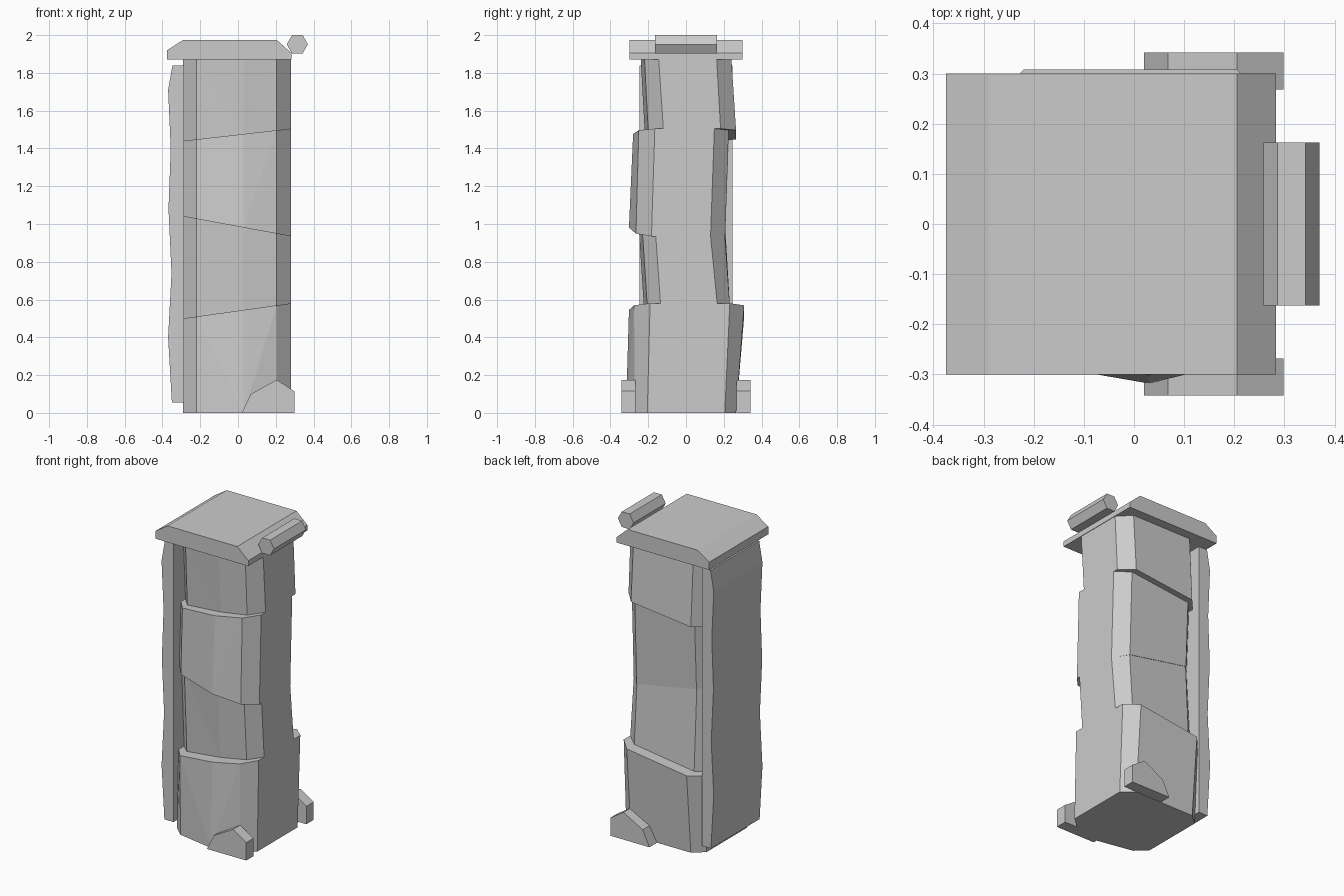
import bpy, math

if "Cube" in bpy.data.objects:
    bpy.data.objects.remove(bpy.data.objects["Cube"])

mat = bpy.data.materials.new("light grey")
mat.diffuse_color = (0.6, 0.6, 0.6, 1)
mat.use_nodes = True
mat.node_tree.nodes["Principled BSDF"].inputs["Base Color"].default_value = mat.diffuse_color


def make(name, verts, faces):
    me = bpy.data.meshes.new(name)
    me.from_pydata(verts, [], faces)
    me.materials.append(mat)
    ob = bpy.data.objects.new(name, me)
    bpy.context.collection.objects.link(ob)
    # consistent outward normals
    import bmesh
    bm = bmesh.new()
    bm.from_mesh(me)
    bmesh.ops.recalc_face_normals(bm, faces=bm.faces)
    bm.to_mesh(me)
    bm.free()
    return ob


def extrude_y(name, profile, y0, y1):
    """Extrude an xz outline between two y positions."""
    n = len(profile)
    verts = [(x, y, z) for y in (y0, y1) for x, z in profile]
    faces = [tuple(range(n)), tuple(range(n, 2 * n))]
    faces += [(i, (i + 1) % n, n + (i + 1) % n, n + i) for i in range(n)]
    return make(name, verts, faces)


def ring(zl, zr, c, f, m, bc, b):
    """Nine-sided outline on a tilted plane: front chamfer, front, front middle, back chamfer, back."""
    pts = [(-0.29, c), (-0.22, f), (0.03, m), (0.205, f), (0.28, c),
           (0.28, bc), (0.205, b), (-0.22, b), (-0.29, bc)]
    return [(x, y, zl + (zr - zl) * (x + 0.29) / 0.57) for x, y in pts]


def block(name, low, high):
    n = 9
    faces = [tuple(range(n)), tuple(range(n, 2 * n))]
    for i in range(n):
        j = (i + 1) % n
        if i == 1:      # front facets fan out from the lower middle point
            faces += [(1, 2, n + 1), (2, n + 2, n + 1)]
        elif i == 2:
            faces += [(2, 3, n + 3), (2, n + 3, n + 2)]
        else:
            faces.append((i, j, n + j, n + i))
    make(name, ring(*low) + ring(*high), faces)


# Four stacked, slanted body blocks
block("body_bottom", (0, 0, -0.205, -0.27, -0.318, 0.205, 0.265),
      (0.50, 0.58, -0.19, -0.275, -0.302, 0.232, 0.308))
block("body_lower", (0.50, 0.58, -0.135, -0.205, -0.222, 0.165, 0.232),
      (1.04, 0.935, -0.16, -0.23, -0.25, 0.13, 0.205))
block("body_upper", (1.04, 0.935, -0.183, -0.265, -0.302, 0.13, 0.208),
      (1.44, 1.505, -0.165, -0.25, -0.28, 0.15, 0.226))
block("body_top", (1.44, 1.505, -0.12, -0.20, -0.218, 0.183, 0.265),
      (1.88, 1.88, -0.145, -0.22, -0.24, 0.162, 0.24))

# Wavy slab on the left side
extrude_y("side_slab", [(-0.285, 0.055), (-0.35, 0.055), (-0.37, 0.40), (-0.352, 0.74),
                        (-0.368, 1.08), (-0.356, 1.40), (-0.37, 1.71), (-0.347, 1.84),
                        (-0.285, 1.84)], -0.247, 0.247)

# Lid with sloped edges
extrude_y("lid", [(-0.375, 1.87), (-0.375, 1.92), (-0.29, 1.975), (0.205, 1.975),
                  (0.283, 1.905), (0.283, 1.87)], -0.3, 0.3)

# Hexagonal bar beside the lid
extrude_y("bar", [(0.314 + 0.056 * math.cos(math.radians(60 * k)),
                   1.951 + 0.0566 * math.sin(math.radians(60 * k))) for k in range(6)],
          -0.163, 0.163)

# Feet, front and back
for name, s in (("front_foot", -1), ("back_foot", 1)):
    extrude_y(name, [(0.02, 0), (0.068, 0.10), (0.205, 0.175), (0.298, 0.115), (0.298, 0)],
              s * 0.268, s * 0.342)
